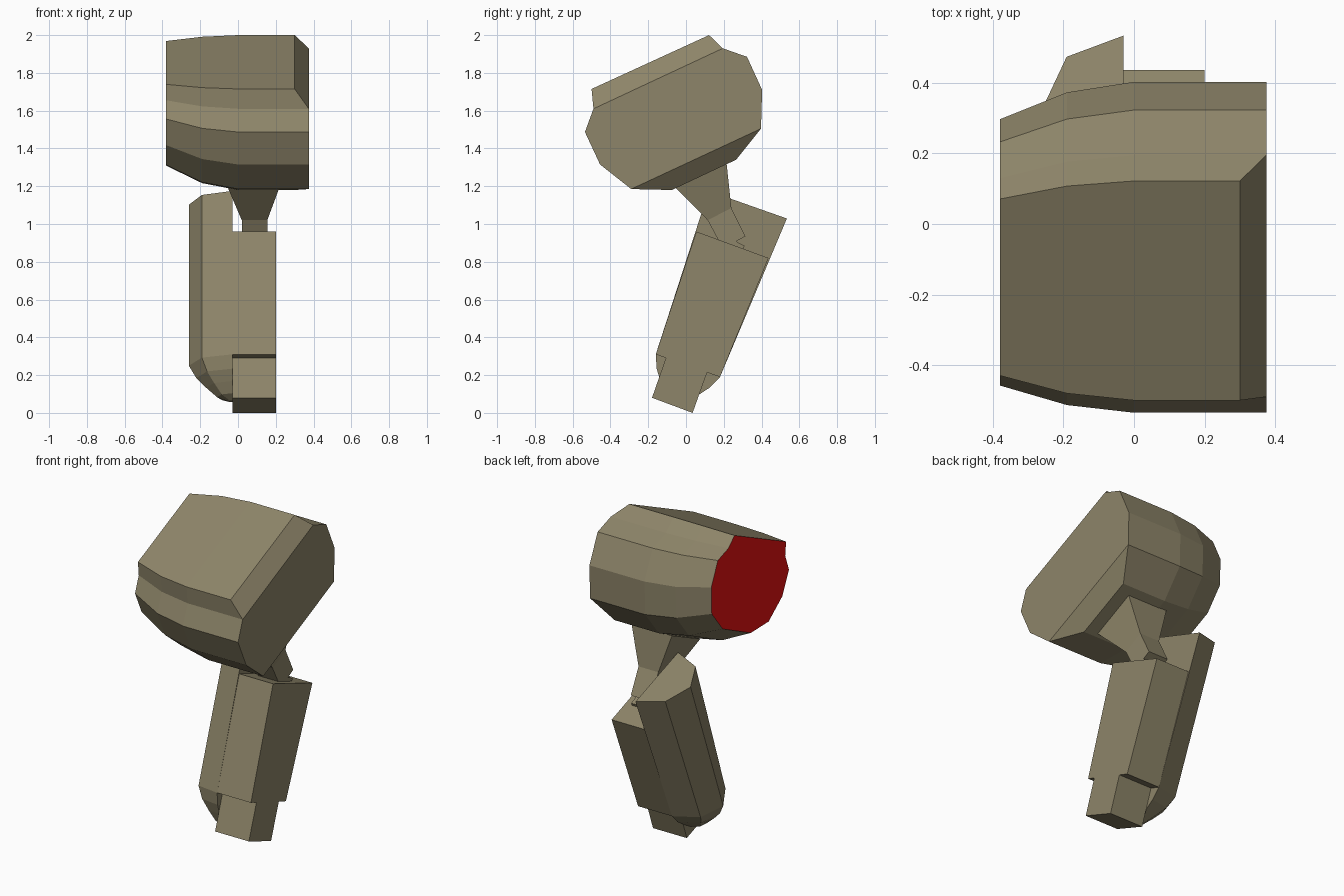
import bpy, bmesh
from mathutils import Vector

if "Cube" in bpy.data.objects:
    bpy.data.objects.remove(bpy.data.objects["Cube"])


def material(name, rgb):
    m = bpy.data.materials.new(name)
    m.diffuse_color = (*rgb, 1)
    m.use_nodes = True
    m.node_tree.nodes["Principled BSDF"].inputs["Base Color"].default_value = m.diffuse_color
    return m


OLIVE = material("olive drab", (0.27, 0.235, 0.142))
RED = material("dark red", (0.8, 0.006, 0.006))


def loft(name, rings):
    """Join equal-length rings of points with quads, capping both ends."""
    bm = bmesh.new()
    rows = [[bm.verts.new(p) for p in ring] for ring in rings]
    n = len(rows[0])
    for a, b in zip(rows, rows[1:]):
        for i in range(n):
            j = (i + 1) % n
            bm.faces.new((a[i], a[j], b[j], b[i]))
    bm.faces.new(rows[0])
    bm.faces.new(rows[-1])
    bmesh.ops.remove_doubles(bm, verts=bm.verts, dist=1e-4)
    bmesh.ops.recalc_face_normals(bm, faces=bm.faces)
    me = bpy.data.meshes.new(name)
    bm.to_mesh(me)
    bm.free()
    me.materials.append(OLIVE)
    ob = bpy.data.objects.new(name, me)
    bpy.context.collection.objects.link(ob)
    return ob


def slab(name, profile, x0, x1):
    """Extrude a side (y, z) profile between two x positions."""
    return loft(name, [[(x, y, z) for y, z in profile] for x in (x0, x1)])


# Head: tilted profile, shrinking toward the left end, chamfered on the right
head_profile = [(-0.5, 1.715), (-0.49, 1.61), (-0.535, 1.487), (-0.455, 1.315),
                (-0.29, 1.185), (-0.075, 1.18), (0.265, 1.34), (0.397, 1.505),
                (0.403, 1.71), (0.323, 1.885), (0.195, 1.93), (0.122, 2.0)]
cy, cz = -0.14, 1.84
rings = [[(x, cy + (y - cy) * s, cz + (z - cz) * s) for y, z in head_profile]
         for x, s in ((-0.38, 0.805), (-0.19, 0.945), (0.0, 1), (0.3, 1))]
chamfer = {0: 1, 11: 10, 5: 4, 6: 7}   # corners that collapse onto the end face
rings.append([(0.375, *head_profile[chamfer.get(i, i)]) for i in range(12)])
head = loft("head", rings)

# Red left end face
head.data.materials.append(RED)
for p in head.data.polygons:
    if p.normal.x < -0.95 and p.center.x < -0.37:
        p.material_index = 1

# Flared neck under the head
def rect(x0, x1, a, b):
    return [(x0, *a), (x1, *a), (x1, *b), (x0, *b)]

loft("neck", [rect(-0.055, 0.22, (-0.06, 1.195), (0.215, 1.32)),
              rect(0.02, 0.155, (0.115, 1.02), (0.24, 1.085))])

# Notched stub joining the neck to the handle
slab("neck_stub", [(0.115, 1.02), (0.24, 1.085), (0.315, 0.935), (0.265, 0.908),
                   (0.31, 0.885), (0.29, 0.84), (0.20, 0.86)], 0.02, 0.155)

# Right half of the handle, and the plug beneath it
slab("handle_block", [(0.055, 0.96), (0.437, 0.82), (0.18, 0.19), (-0.16, 0.31)],
     -0.03, 0.2)
slab("handle_plug", [(-0.18, 0.08), (0.035, 0.0), (0.112, 0.215), (-0.105, 0.295)],
     -0.03, 0.2)

# Left half of the handle: faceted half-round shell with a domed lower end
INNER = -0.03
half_section = [(0, -1), (0.7, -0.71), (1, 0), (0.7, 0.71), (0, 1)]


def shell_ring(center, half, width):
    """half is the half-depth vector in (y, z); width is the reach toward -x."""
    return [(INNER - width * a, center[0] + half[0] * b, center[1] + half[1] * b)
            for a, b in half_section]


bottom, depth, axis = Vector((0.01, 0.25)), Vector((0.17, -0.06)), Vector((-0.347, -0.938))
shell = [shell_ring((0.327, 1.102), (0.207, -0.073), 0.23)]
for t, s in ((0, 1), (0.07, 0.83), (0.125, 0.6), (0.178, 0.35), (0.2, 0.1)):
    shell.append(shell_ring(bottom + axis * t, depth * s, 0.23 * s))
loft("handle_shell", shell)
